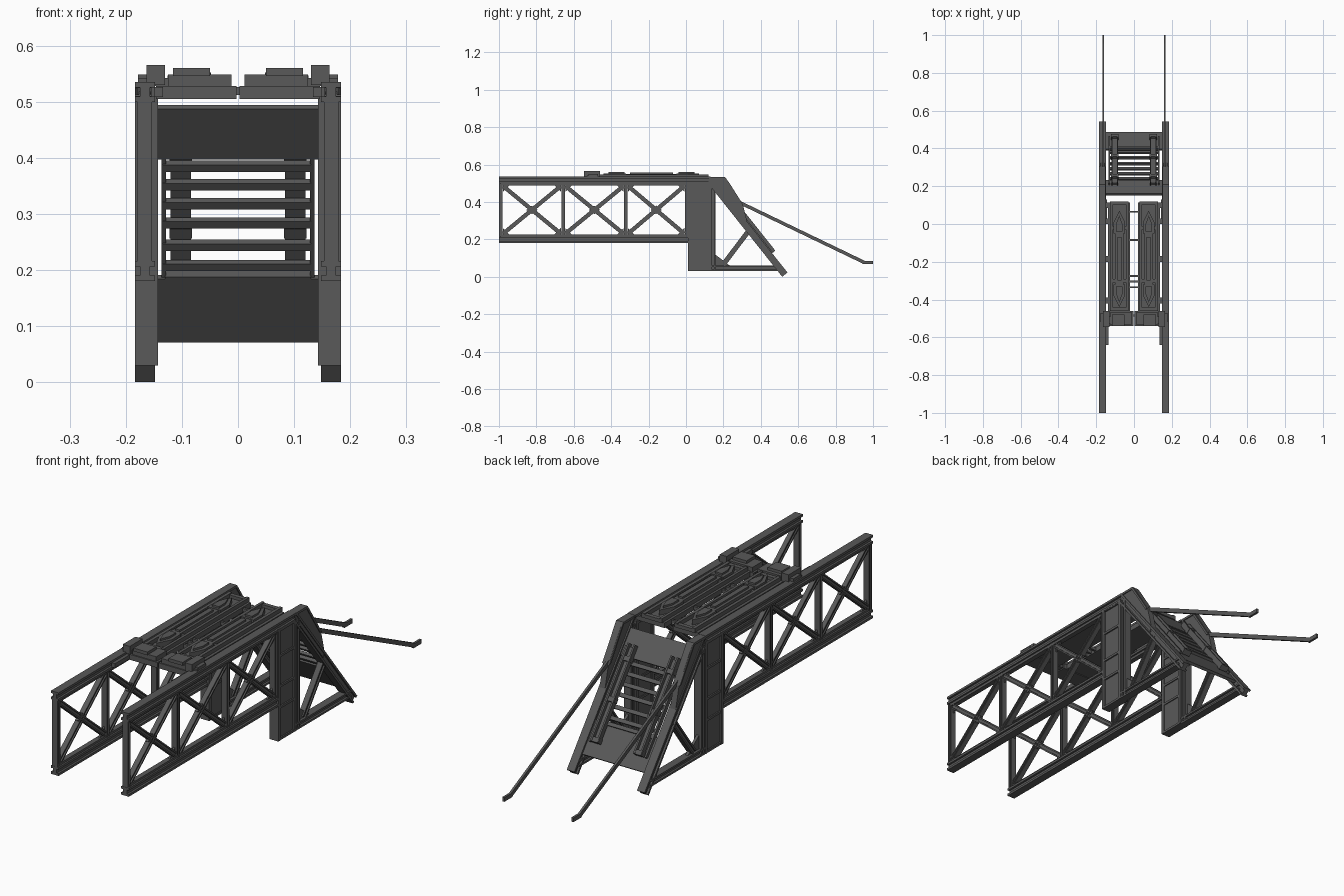
import bpy, bmesh
from mathutils import Vector

steel = bpy.data.materials.new("dark_steel")
steel.diffuse_color = (0.10, 0.10, 0.10, 1)
X = Vector((1, 0, 0))


def make(name, prisms, mirror=True):
    """One object from prisms, each given as (start ring, end ring)."""
    bm = bmesh.new()
    for a, b in prisms:
        va, vb = [bm.verts.new(p) for p in a], [bm.verts.new(p) for p in b]
        n = len(va)
        bm.faces.new(va)
        bm.faces.new(vb[::-1])
        for i in range(n):
            bm.faces.new((va[i], vb[i], vb[(i + 1) % n], va[(i + 1) % n]))
    bmesh.ops.recalc_face_normals(bm, faces=bm.faces)
    me = bpy.data.meshes.new(name)
    bm.to_mesh(me)
    bm.free()
    me.materials.append(steel)
    ob = bpy.data.objects.new(name, me)
    bpy.context.collection.objects.link(ob)
    if mirror:
        ob.modifiers.new("mirror", 'MIRROR').use_axis[0] = True
    return ob


def rect(w, h):
    return [(-w/2, -h/2), (w/2, -h/2), (w/2, h/2), (-w/2, h/2)]


def isec(w, h, t, web):
    a, b, c = w/2, h/2, web/2
    return [(-a, -b), (a, -b), (a, t-b), (c, t-b), (c, b-t), (a, b-t),
            (a, b), (-a, b), (-a, b-t), (-c, b-t), (-c, t-b), (-a, t-b)]


def beam(p, q, sec, x=0.166):
    """Sweep a section between two (y, z) points in a side plane."""
    p, q = Vector((x, *p)), Vector((x, *q))
    v = X.cross((q - p).normalized())
    return [p + X*u + v*w for u, w in sec], [q + X*u + v*w for u, w in sec]


def plate(x0, x1, pts):
    return [Vector((x0, *p)) for p in pts], [Vector((x1, *p)) for p in pts]


def box(x0, x1, y0, y1, z0, z1):
    return plate(x0, x1, [(y0, z0), (y1, z0), (y1, z1), (y0, z1)])


def flat(z0, z1, pts):
    return [Vector((*p, z0)) for p in pts], [Vector((*p, z1)) for p in pts]


def sl(s, n):
    """Point on the sloped tail: s along the slope, n outwards."""
    return 0.14 + 0.622*s + 0.783*n, 0.51 - 0.783*s + 0.622*n


def slope_box(x0, x1, s0, s1, n0, n1):
    return plate(x0, x1, [sl(s0, n0), sl(s1, n0), sl(s1, n1), sl(s0, n1)])


# truss chords
make("top_chord", [beam((-1, 0.517), (0.13, 0.517), isec(0.036, 0.036, 0.010, 0.018)),
                   box(0.155, 0.177, -0.99, 0.01, 0.488, 0.499)])
make("bottom_chord", [beam((-1, 0.198), (0.012, 0.198), isec(0.036, 0.036, 0.010, 0.018)),
                      box(0.155, 0.177, -0.99, 0.01, 0.216, 0.225)])

# truss posts, crossed braces and joint plates
posts = [-0.99, -0.657, -0.322, 0.003]
make("truss_post", [beam((y, 0.21), (y, 0.505), isec(0.026, 0.018, 0.005, 0.012)) for y in posts])
braces, joints = [], []
for a, b in zip(posts, posts[1:]):
    a, b, m = a + 0.012, b - 0.012, (a + b)/2
    braces += [beam((a, 0.23), (b, 0.485), isec(0.022, 0.022, 0.006, 0.010)),
               beam((a, 0.485), (b, 0.23), isec(0.020, 0.022, 0.006, 0.010))]
    joints.append(plate(0.159, 0.173, [(m-0.03, 0.357), (m, 0.335), (m+0.03, 0.357), (m, 0.38)]))
    for y, d in ((a, 1), (b, -1)):
        for z, e in ((0.22, 1), (0.495, -1)):
            joints.append(plate(0.162, 0.170, [(y, z), (y + d*0.04, z), (y, z + e*0.04)]))
make("cross_brace", braces)
make("joint_plate", joints)

# tall support columns with recessed outer panels
col = [box(0.148, 0.177, 0.014, 0.126, 0.032, 0.505),
       box(0.143, 0.184, 0.010, 0.024, 0.030, 0.51), box(0.143, 0.184, 0.116, 0.130, 0.030, 0.51)]
col += [box(0.144, 0.183, 0.012, 0.128, z, z + 0.010) for z in (0.030, 0.165, 0.255, 0.385, 0.495)]
make("support_column", col)

# triangular tail frame
make("slope_beam", [beam(sl(-0.015, -0.006), sl(0.632, -0.006), isec(0.036, 0.036, 0.009, 0.020))])
make("tail_post", [beam((0.145, 0.03), (0.145, 0.50), isec(0.034, 0.026, 0.008, 0.016))])
make("tail_foot_beam", [beam((0.13, 0.045), (0.505, 0.045), isec(0.034, 0.030, 0.008, 0.016))])
make("tail_brace", [beam((0.195, 0.06), (0.335, 0.245), isec(0.024, 0.026, 0.007, 0.012)),
                    plate(0.160, 0.172, [(0.155, 0.055), (0.24, 0.055), (0.155, 0.12)])])

# bulging shoulder housings at the top of the slope
make("shoulder_plate", [plate(0.154, 0.180, [(0.12, 0.534), (0.208, 0.534), sl(0.07, 0.066), sl(0.198, 0.052),
                                             sl(0.285, 0.012), sl(0.30, -0.01), sl(0.0, -0.01)]),
                        plate(0.150, 0.184, [(0.12, 0.534), (0.208, 0.534), sl(0.198, 0.052),
                                             sl(0.19, 0.044), (0.204, 0.524), (0.12, 0.524)])])

# sloped back panel: end plates, louvres, side frame and raised rails
make("upper_panel", [slope_box(-0.15, 0.15, 0.025, 0.14, -0.006, 0.006)], False)
make("lower_panel", [slope_box(-0.148, 0.148, 0.41, 0.555, -0.008, 0.004),
                     slope_box(-0.13, 0.13, 0.405, 0.42, -0.008, 0.015)], False)
louvres = []
for z in (0.208, 0.244, 0.284, 0.318, 0.352, 0.385):
    s = (0.51 - z)/0.783
    louvres.append(slope_box(-0.134, 0.130, s - 0.008, s + 0.008, -0.006, 0.006))
make("louvre_slats", louvres, False)
make("panel_side_frame", [slope_box(0.128, 0.136, 0.10, 0.50, -0.004, 0.018)])
make("raised_rail", [slope_box(0.084, 0.120, 0.10, 0.50, 0.010, 0.018),
                     slope_box(0.084, 0.091, 0.09, 0.50, 0.010, 0.034),
                     slope_box(0.113, 0.120, 0.09, 0.50, 0.010, 0.034)]
     + [slope_box(0.082, 0.122, s, s + 0.02, 0.008, 0.032) for s in (0.14, 0.31, 0.48)])

# long trailing rods with bent tips
make("trailing_rod", [beam((0.27, 0.405), (0.952, 0.077), rect(0.010, 0.018), 0.163),
                      beam((0.945, 0.076), (1.0, 0.076), rect(0.010, 0.018), 0.163)])

# deck carriages resting between the trusses
make("deck_base", [box(0.020, 0.138, -0.53, 0.115, 0.508, 0.530),
                   box(0.003, 0.146, -0.54, -0.46, 0.505, 0.528)]
     + [box(0.13, 0.155, y, y + 0.03, 0.508, 0.526) for y in (-0.42, -0.2, 0.0, 0.085)])
rails = [box(0.030, 0.042, -0.46, 0.12, 0.528, 0.547), box(0.112, 0.126, -0.46, 0.12, 0.528, 0.547)]
rails += [box(0.030, 0.126, y, y + 0.018, 0.528, 0.543) for y in (-0.46, -0.31, -0.03, 0.102)]
make("deck_rails", rails)
make("deck_slide", [box(0.055, 0.100, -0.34, -0.03, 0.528, 0.550),
                    box(0.066, 0.088, -0.30, -0.07, 0.548, 0.558)])


def arrow(tip, base, w0=0.030):
    m = (tip + base)/2
    return [(0.078, tip), (0.078 + w0, m), (0.078 + w0, base), (0.078 - w0, base), (0.078 - w0, m)]


make("deck_arrow_block", [flat(0.528, 0.552, arrow(0.07, -0.05)), flat(0.550, 0.560, arrow(0.045, -0.04, 0.016)),
                          flat(0.528, 0.552, arrow(-0.44, -0.32)), flat(0.550, 0.560, arrow(-0.415, -0.33, 0.016))])

# front cross head with lugs and brackets
make("front_cross_head", [box(0.012, 0.125, -0.535, -0.465, 0.526, 0.548),
                          box(0.050, 0.116, -0.54, -0.48, 0.546, 0.560),
                          box(0.11, 0.178, -0.53, -0.49, 0.528, 0.542)])
make("corner_lug", [box(0.130, 0.163, -0.545, -0.46, 0.530, 0.565),
                    box(0.163, 0.178, -0.52, -0.47, 0.530, 0.548)])
make("front_bracket", [box(0.134, 0.150, -0.64, -0.53, 0.508, 0.526)])

# small ties joining the two carriages
make("carriage_ties", [box(-0.022, 0.022, y, y + 0.010, 0.512, 0.526)
                       for y in (-0.49, -0.34, -0.31, -0.28, -0.09, 0.06)], False)
